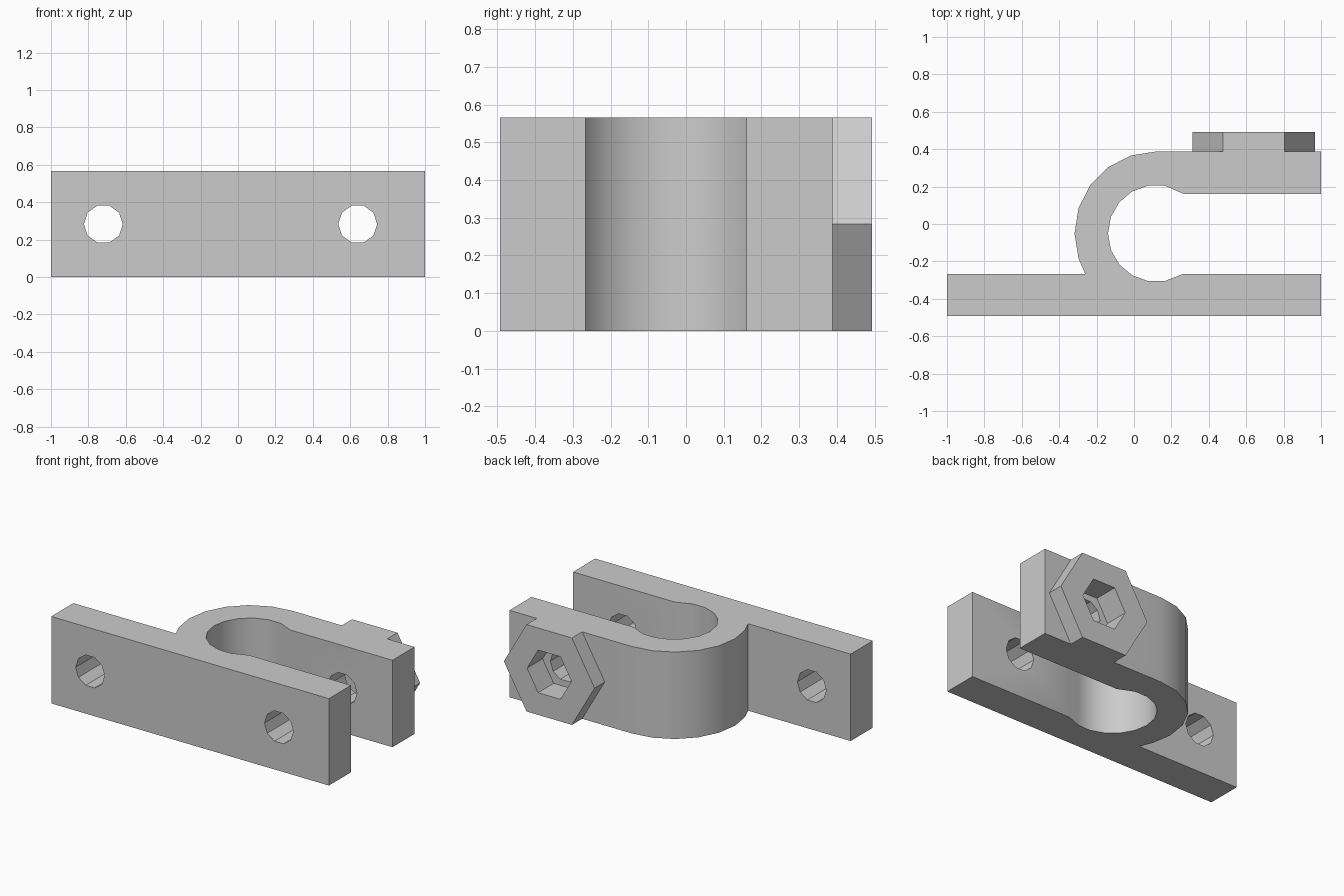
import bpy, bmesh
from math import radians, cos, sin
from mathutils import Matrix

cube = bpy.data.objects.get("Cube")
if cube:
    bpy.data.objects.remove(cube)

HEIGHT = 0.566
MID = HEIGHT / 2
FRONT, PLATE_BACK = -0.493, -0.266      # base plate, y
ARM_FRONT, ARM_BACK = 0.161, 0.388      # clamping arm, y
NUT_BACK = 0.493
RING = (0.12, -0.05)
BOLT_X, SCREW_X = 0.64, -0.72

grey = bpy.data.materials.new("Plain grey")
grey.use_nodes = True
grey.diffuse_color = (0.6, 0.6, 0.6, 1)
grey.node_tree.nodes["Principled BSDF"].inputs["Base Color"].default_value = (0.6, 0.6, 0.6, 1)


def arc(radius, start, stop, step):
    """Points round the ring centre, angles in degrees."""
    return [(RING[0] + radius * cos(radians(a)), RING[1] + radius * sin(radians(a)))
            for a in range(start, stop + (1 if step > 0 else -1), step)]


def finish(bm, name):
    bmesh.ops.recalc_face_normals(bm, faces=bm.faces)
    mesh = bpy.data.meshes.new(name)
    bm.to_mesh(mesh)
    bm.free()
    mesh.materials.append(grey)
    obj = bpy.data.objects.new(name, mesh)
    bpy.context.collection.objects.link(obj)
    return obj


def prism(name, sides, radius, x, y0, y1):
    """Regular prism along y, with a corner pointing along x."""
    bm = bmesh.new()
    ring = [bm.verts.new((x + radius * cos(radians(360 * i / sides)), y0,
                          MID + radius * sin(radians(360 * i / sides))))
            for i in range(sides)]
    face = bm.faces.new(ring)
    new = bmesh.ops.extrude_face_region(bm, geom=[face])["geom"]
    bmesh.ops.translate(bm, vec=(0, y1 - y0, 0),
                        verts=[v for v in new if isinstance(v, bmesh.types.BMVert)])
    return finish(bm, name)


def cut(obj, cutters):
    bpy.context.view_layer.objects.active = obj
    for cutter in cutters:
        mod = obj.modifiers.new("Cut", 'BOOLEAN')
        mod.operation = 'DIFFERENCE'
        mod.solver = 'EXACT'
        mod.object = cutter
        bpy.ops.object.modifier_apply(modifier=mod.name)


# Clamp body: base plate, ring and arm as one extruded outline
outline = [(-1, FRONT), (1, FRONT), (1, PLATE_BACK), (0.265, PLATE_BACK)]
outline += arc(0.259, 280, 80, -20)
outline += [(0.265, ARM_FRONT), (1, ARM_FRONT), (1, ARM_BACK)]
outline += arc(0.438, 90, 198, 18)
outline += [(-0.261, PLATE_BACK), (-1, PLATE_BACK)]
bm = bmesh.new()
base = bm.faces.new([bm.verts.new((x, y, 0)) for x, y in outline])
top = bmesh.ops.extrude_face_region(bm, geom=[base])["geom"]
bmesh.ops.translate(bm, vec=(0, 0, HEIGHT),
                    verts=[v for v in top if isinstance(v, bmesh.types.BMVert)])
body = finish(bm, "clamp_body")

# Hexagonal boss on the arm
boss = prism("hex_boss", 6, MID / cos(radians(30)), BOLT_X, ARM_BACK, NUT_BACK)

# Bolt hole, screw hole and hexagonal socket
bolt = prism("bolt_hole_cutter", 10, 0.104, BOLT_X, -0.7, 0.7)
screw = prism("screw_hole_cutter", 10, 0.104, SCREW_X, -0.7, 0)
socket = prism("socket_cutter", 6, 0.16, BOLT_X, NUT_BACK - 0.16, 0.7)
cut(body, [bolt, screw, socket])
cut(boss, [socket])
for cutter in (bolt, screw, socket):
    bpy.data.objects.remove(cutter)

# Smooth ring, crisp edges
for obj in (body, boss):
    bpy.ops.object.select_all(action='DESELECT')
    obj.select_set(True)
    bpy.context.view_layer.objects.active = obj
    bpy.ops.object.shade_smooth_by_angle(angle=radians(30))
